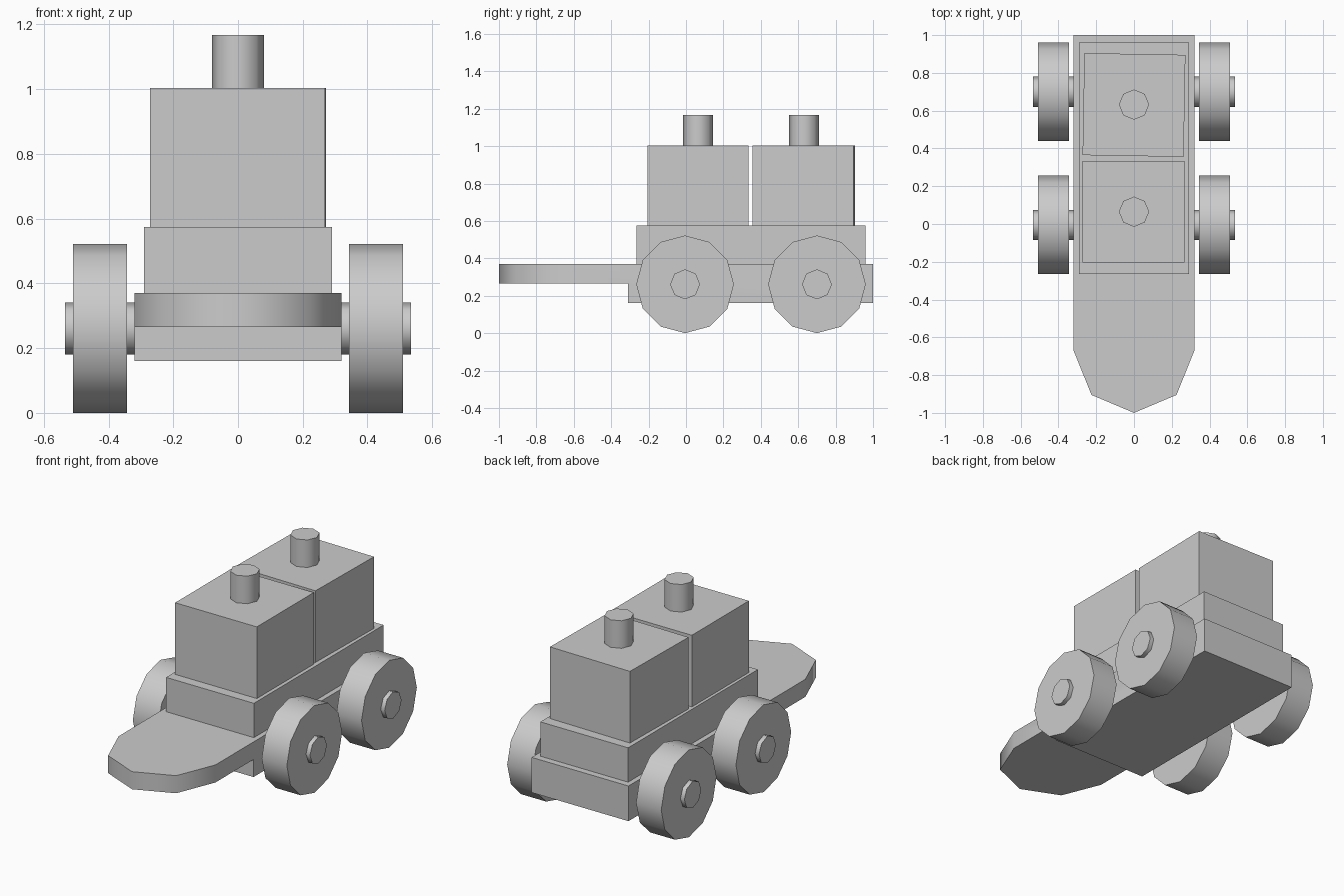
import bpy
import bmesh
from math import radians, pi

cube = bpy.data.objects.get("Cube")
if cube:
    bpy.data.objects.remove(cube, do_unlink=True)

grey = bpy.data.materials.new("plain grey")
grey.use_nodes = True
grey.diffuse_color = (0.6, 0.6, 0.6, 1)
grey.node_tree.nodes["Principled BSDF"].inputs["Base Color"].default_value = grey.diffuse_color


def finish(obj, name, smooth=False):
    obj.name = obj.data.name = name
    obj.data.materials.append(grey)
    if smooth:
        bpy.ops.object.select_all(action="DESELECT")
        obj.select_set(True)
        bpy.context.view_layer.objects.active = obj
        bpy.ops.object.shade_smooth_by_angle(angle=radians(50))


def box(name, centre, size, turn=0):
    bpy.ops.mesh.primitive_cube_add(size=1, location=centre, rotation=(0, 0, radians(turn)))
    obj = bpy.context.object
    obj.scale = size
    bpy.ops.object.transform_apply(location=False, rotation=False, scale=True)
    finish(obj, name)


def cylinder(name, centre, radius, depth, sides, rotation=(0, 0, 0)):
    bpy.ops.mesh.primitive_cylinder_add(vertices=sides, radius=radius, depth=depth,
                                        location=centre, rotation=rotation)
    finish(bpy.context.object, name, smooth=True)


# Chassis: pointed deck in front, thicker block behind
def extrude_down(bm, faces, distance):
    result = bmesh.ops.extrude_face_region(bm, geom=faces)["geom"]
    verts = [g for g in result if isinstance(g, bmesh.types.BMVert)]
    bmesh.ops.translate(bm, verts=verts, vec=(0, 0, -distance))
    return [g for g in result if isinstance(g, bmesh.types.BMFace)]


bm = bmesh.new()
HALF, STEP, TOP = 0.32, -0.31, 0.37
nose = [(HALF, STEP), (-HALF, STEP), (-HALF, -0.67), (-0.225, -0.905),
        (0, -1), (0.225, -0.905), (HALF, -0.67)]
verts = [bm.verts.new((x, y, TOP)) for x, y in nose]
back = [bm.verts.new((x, 1, TOP)) for x in (HALF, -HALF)]
plan = [bm.faces.new(verts), bm.faces.new([verts[1], verts[0], *back])]
lower = extrude_down(bm, plan, 0.105)
rear = [f for f in lower if f.calc_center_median().y > 0]
extrude_down(bm, rear, 0.105)
# The rear underside was moved down, so remove any face left inside
inner = [f for f in bm.faces if abs(f.normal.z) > 0.9
         and f.calc_center_median().y > 0 and 0.2 < f.calc_center_median().z < 0.3]
bmesh.ops.delete(bm, geom=inner, context="FACES_ONLY")
bmesh.ops.recalc_face_normals(bm, faces=bm.faces)
bmesh.ops.dissolve_limit(bm, angle_limit=radians(1), verts=bm.verts, edges=bm.edges)
mesh = bpy.data.meshes.new("chassis")
bm.to_mesh(mesh)
bm.free()
chassis = bpy.data.objects.new("chassis", mesh)
bpy.context.collection.objects.link(chassis)
finish(chassis, "chassis", smooth=True)

# Body and the two blocks, the rear one slightly askew
box("body", (0, 0.348, 0.4725), (0.58, 1.225, 0.205))
box("front_block", (-0.002, 0.064, 0.789), (0.54, 0.538, 0.428))
box("rear_block", (0, 0.63, 0.789), (0.535, 0.54, 0.428), turn=-1)

# Pegs on top of the blocks
for name, y in (("front_peg", 0.065), ("rear_peg", 0.632)):
    cylinder(name, (0, y, 1.075), 0.08, 0.185, 8)

# Axles and wheels
for end, y in (("front", -0.005), ("rear", 0.7)):
    cylinder(f"{end}_axle", (0, y, 0.261), 0.08, 1.07, 8, (0, pi / 2, 0))
    for side, sign in (("left", 1), ("right", -1)):
        cylinder(f"{end}_{side}_wheel", (sign * 0.426, y, 0.261), 0.261, 0.166, 12, (0, pi / 2, 0))
